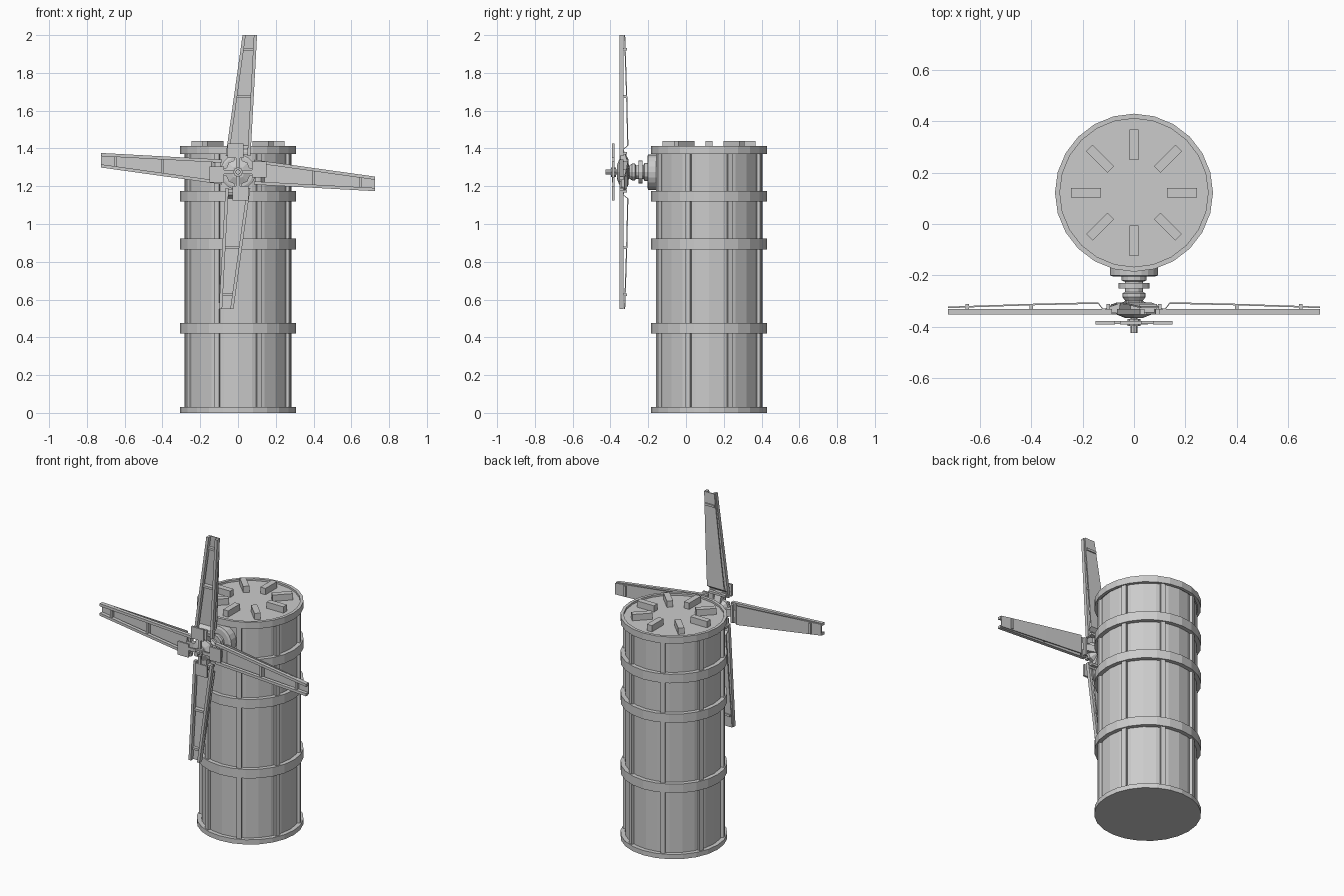
import bpy, bmesh
from math import sin, cos, pi, radians
from mathutils import Matrix, Vector

if "Cube" in bpy.data.objects:
    bpy.data.objects.remove(bpy.data.objects["Cube"])

TOWER = Matrix.Translation((0, 0.122, 0))
HUB_Z = 1.275


def make(name, bm, mat=Matrix()):
    bmesh.ops.recalc_face_normals(bm, faces=bm.faces)
    me = bpy.data.meshes.new(name)
    bm.to_mesh(me)
    bm.free()
    me.transform(mat)
    ob = bpy.data.objects.new(name, me)
    bpy.context.collection.objects.link(ob)
    return ob


def lathe(name, profile, n, mat, closed=False):
    """Revolve (radius, height) points around z; open profiles get end caps."""
    bm = bmesh.new()
    rings = [[bm.verts.new((r * cos(2 * pi * i / n), r * sin(2 * pi * i / n), z))
              for i in range(n)] for r, z in profile]
    pairs = list(zip(rings, rings[1:]))
    if closed:
        pairs.append((rings[-1], rings[0]))
    else:
        bm.faces.new(rings[0])
        bm.faces.new(rings[-1])
    for a, b in pairs:
        for i in range(n):
            j = (i + 1) % n
            bm.faces.new((a[i], a[j], b[j], b[i]))
    return make(name, bm, mat)


def prism(bm, outline, y0, y1):
    """Extrude an (x, z) outline between two depths."""
    a = [bm.verts.new((x, y0, z)) for x, z in outline]
    b = [bm.verts.new((x, y1, z)) for x, z in outline]
    bm.faces.new(a)
    bm.faces.new(b[::-1])
    for i in range(len(a)):
        j = (i + 1) % len(a)
        bm.faces.new((a[i], b[i], b[j], a[j]))


def box(bm, lo, hi):
    prism(bm, [(lo[0], lo[2]), (hi[0], lo[2]), (hi[0], hi[2]), (lo[0], hi[2])], lo[1], hi[1])


# tower body with sunken deck inside the top rim
lathe("tower_body", [(0.282, 0), (0.282, 1.395)], 24, TOWER)
for i, (z0, z1) in enumerate([(0, 0.03), (0.42, 0.477), (0.865, 0.922), (1.118, 1.175), (1.37, 1.412)]):
    lathe(f"tower_band_{i}", [(0.275 if i < 4 else 0.289, z0), (0.308, z0), (0.308, z1),
                              (0.275 if i < 4 else 0.289, z1)], 24, TOWER, True)
lathe("tower_deck", [(0.292, 1.375), (0.292, 1.4)], 24, TOWER)

# vertical ribs and roof blocks, eight of each
for k in range(8):
    bm = bmesh.new()
    box(bm, (0.265, -0.014, 0.01), (0.298, 0.014, 1.39))
    make(f"tower_rib_{k}", bm, TOWER @ Matrix.Rotation(radians(22.5 + 45 * k), 4, 'Z'))
    bm = bmesh.new()
    box(bm, (0.128, -0.018, 1.39), (0.246, 0.018, 1.44))
    make(f"roof_block_{k}", bm, TOWER @ Matrix.Rotation(radians(45 * k), 4, 'Z'))

# axle pieces, turned along -y
AXLE = Matrix.Translation((0, 0, HUB_Z)) @ Matrix.Rotation(pi / 2, 4, 'X')
lathe("axle_mount", [(0.094, 0.15), (0.094, 0.2), (0.08, 0.205)], 20, AXLE)
lathe("axle", [(0.048, 0.2), (0.048, 0.22), (0.036, 0.225), (0.036, 0.265), (0.045, 0.27),
               (0.045, 0.285), (0.03, 0.305), (0.03, 0.34)], 12, AXLE)
lathe("axle_collar", [(0.061, 0.229), (0.061, 0.251)], 12, AXLE)
lathe("hub_flare", [(0.035, 0.3), (0.07, 0.335), (0.07, 0.352), (0.035, 0.366)], 8, AXLE)
lathe("front_spindle", [(0.014, 0.36), (0.014, 0.425)], 8, AXLE)
lathe("spindle_collar", [(0.025, 0.37), (0.025, 0.398)], 8, AXLE)


def edge(side, r):
    """Sideways position of the blade's left (0) or right (1) edge at radius r."""
    t = (r - 0.08) / 0.645
    return (-0.066 + 0.090 * t) if side == 0 else (0.066 + 0.035 * t)


for k in range(4):
    M = Matrix.Translation((0, 0, HUB_Z)) @ Matrix.Rotation(k * pi / 2, 4, 'Y')

    # blade frame: two converging rails with cross pieces
    bm = bmesh.new()
    w = 0.017
    r0, r1 = 0.085, 0.725
    prism(bm, [(edge(0, r0), r0), (edge(0, r0) + w, r0), (edge(0, r1) + w, r1), (edge(0, r1), r1)], -0.353, -0.331)
    prism(bm, [(edge(1, r0) - w, r0), (edge(1, r0), r0), (edge(1, r1), r1), (edge(1, r1) - w, r1)], -0.353, -0.331)
    for r in (0.1, 0.4, 0.65):
        box(bm, (edge(0, r) + 0.008, -0.345, r - 0.007), (edge(1, r) - 0.008, -0.312, r + 0.007))
    make(f"blade_frame_{k}", bm, M)

    # bowed sail panel behind the frame
    bm = bmesh.new()
    prev = None
    for r, y in [(0.105, -0.332), (0.122, -0.328), (0.14, -0.305), (0.4, -0.311), (0.725, -0.322)]:
        a, b = edge(0, r) + 0.003, edge(1, r) - 0.003
        ring = [bm.verts.new(p) for p in ((a, y, r), (b, y, r), (b, y - 0.006, r), (a, y - 0.006, r))]
        if prev:
            for i in range(4):
                j = (i + 1) % 4
                bm.faces.new((prev[i], prev[j], ring[j], ring[i]))
        else:
            bm.faces.new(ring)
        prev = ring
    bm.faces.new(prev)
    make(f"blade_panel_{k}", bm, M)

    # tapered brace from the axle to the blade root
    bm = bmesh.new()
    a = [bm.verts.new(p) for p in ((-0.022, -0.298, 0.025), (-0.022, -0.333, 0.125),
                                   (-0.022, -0.345, 0.125), (-0.022, -0.35, 0.025))]
    b = [bm.verts.new((0.022, v.co.y, v.co.z)) for v in a]
    bm.faces.new(a)
    bm.faces.new(b[::-1])
    for i in range(4):
        j = (i + 1) % 4
        bm.faces.new((a[i], b[i], b[j], a[j]))
    make(f"blade_brace_{k}", bm, M)

    # small front vane on a thin arm
    bm = bmesh.new()
    box(bm, (-0.01, -0.389, 0.01), (0.01, -0.379, 0.08))
    prism(bm, [(-0.055, 0.075), (0.03, 0.075), (0.03, 0.15), (-0.055, 0.15)], -0.391, -0.379)
    make(f"front_vane_{k}", bm, M)
